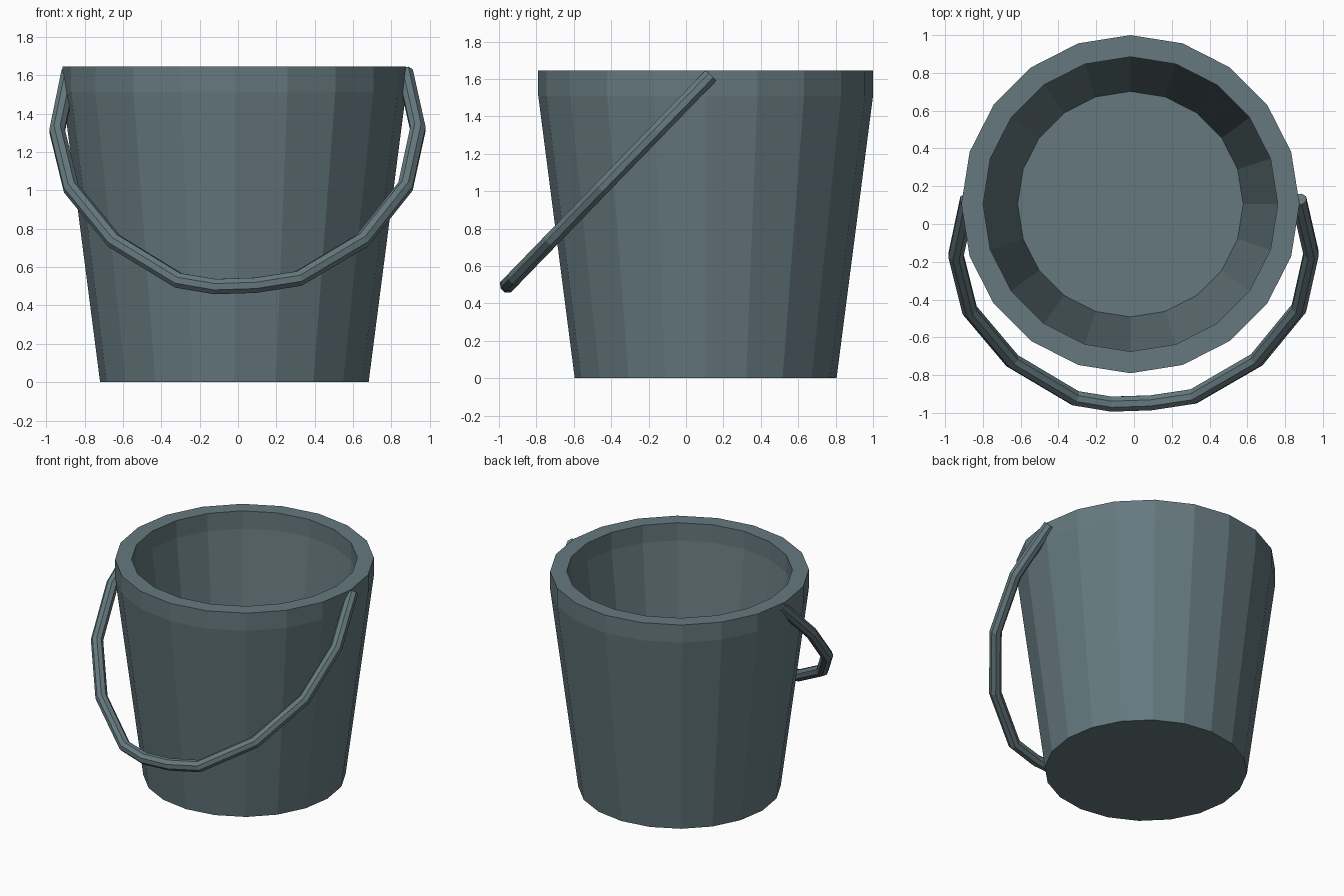
import bpy, bmesh, math
from mathutils import Vector

if "Cube" in bpy.data.objects:
    bpy.data.objects.remove(bpy.data.objects["Cube"])

metal = bpy.data.materials.new("slate_grey")
metal.diffuse_color = (0.13, 0.19, 0.21, 1)
metal.use_nodes = True
metal.node_tree.nodes["Principled BSDF"].inputs["Base Color"].default_value = metal.diffuse_color


def skin_rings(name, rings):
    """Closed mesh joining successive rings, capped at both ends."""
    bm = bmesh.new()
    loops = [[bm.verts.new(p) for p in ring] for ring in rings]
    n = len(loops[0])
    for a, b in zip(loops, loops[1:]):
        for i in range(n):
            j = (i + 1) % n
            bm.faces.new((a[i], a[j], b[j], b[i]))
    bm.faces.new(loops[0])
    bm.faces.new(loops[-1])
    bmesh.ops.recalc_face_normals(bm, faces=bm.faces)
    mesh = bpy.data.meshes.new(name)
    bm.to_mesh(mesh)
    bm.free()
    mesh.materials.append(metal)
    obj = bpy.data.objects.new(name, mesh)
    bpy.context.collection.objects.link(obj)
    return obj


# Bucket: 20-sided lathe, outside wall, straight rim band, inside wall, floor
SIDES = 20
profile = [(0.70, 0), (0.895, 1.51), (0.895, 1.645),
           (0.78, 1.645), (0.78, 1.51), (0.597, 0.11)]
skin_rings("bucket", [
    [(-0.019 + r * math.cos(math.tau * i / SIDES),
      0.105 + r * math.sin(math.tau * i / SIDES), z) for i in range(SIDES)]
    for r, z in profile])

# Handle: octagonal bar swept along a bent path in a tilted plane
path = [(-0.88, 1.615), (-0.943, 1.31), (-0.87, 1.01), (-0.645, 0.735),
        (-0.31, 0.53), (-0.12, 0.498), (0.09, 0.505), (0.315, 0.54),
        (0.65, 0.74), (0.873, 1.02), (0.938, 1.32), (0.872, 1.615)]
SLOPE = 0.97
pts = [Vector((x, 0.13 - (1.615 - z) * SLOPE, z)) for x, z in path]
normal = Vector((0, -1, SLOPE)).normalized()
rings = []
for k, p in enumerate(pts):
    d_in = (p - pts[max(k - 1, 0)]).normalized()
    d_out = (pts[min(k + 1, len(pts) - 1)] - p).normalized()
    tangent = (d_in + d_out).normalized()
    side = tangent.cross(normal)
    rings.append([p + 0.043 * (math.cos(a) * side + math.sin(a) * normal)
                  for a in (math.tau * (i + 0.5) / 8 for i in range(8))])
skin_rings("handle", rings)
